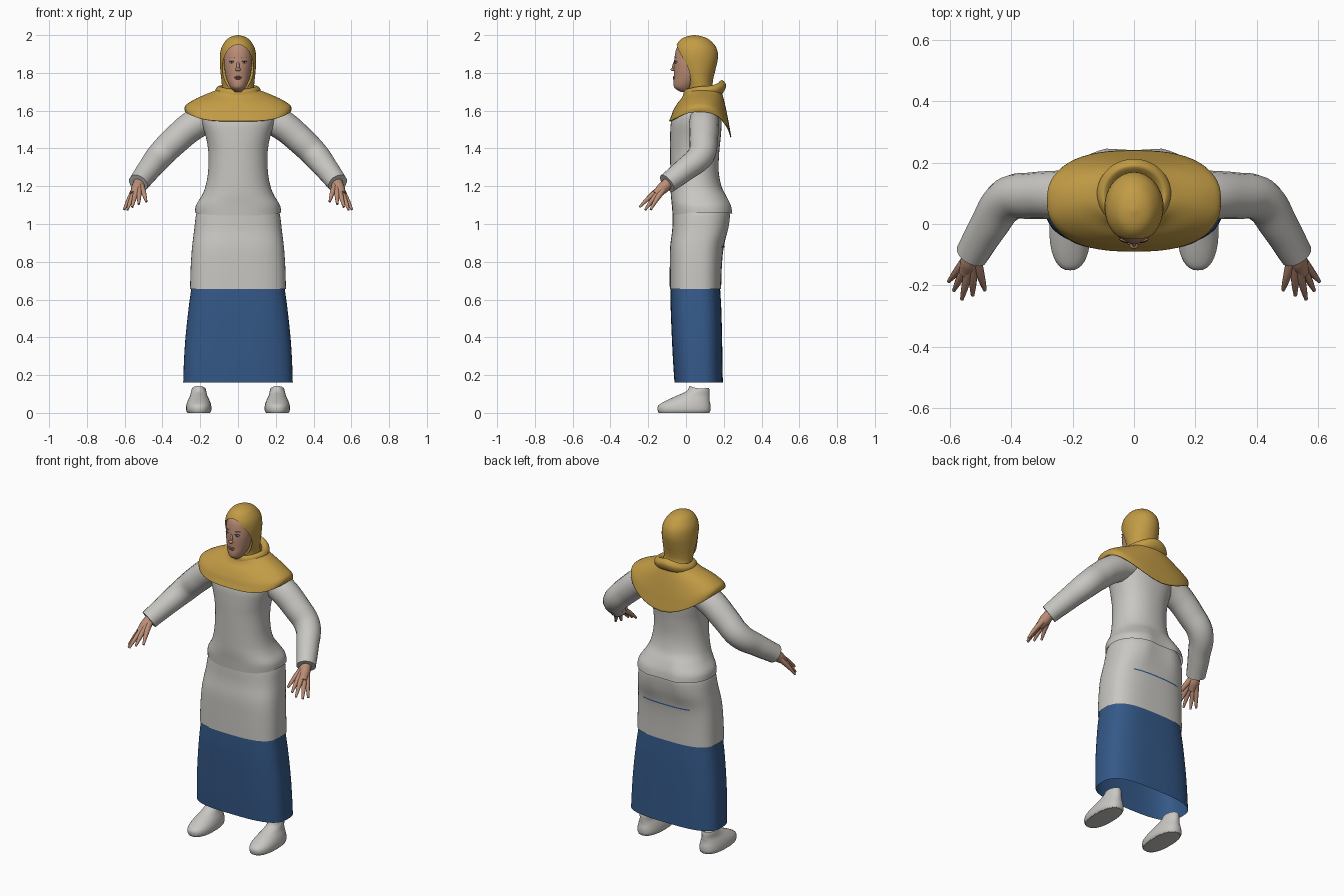
import bpy, bmesh, math
from mathutils import Vector

if "Cube" in bpy.data.objects:
    bpy.data.objects.remove(bpy.data.objects["Cube"])


def material(name, rgb):
    m = bpy.data.materials.new(name)
    m.use_nodes = True
    m.diffuse_color = (*rgb, 1)
    m.node_tree.nodes["Principled BSDF"].inputs["Base Color"].default_value = (*rgb, 1)
    return m


GOLD = material("gold_cloth", (0.54, 0.33, 0.06))
WHITE = material("off_white_cloth", (0.58, 0.57, 0.54))
BLUE = material("blue_cloth", (0.035, 0.1, 0.25))
SKIN = material("skin", (0.5, 0.27, 0.18))
LIP = material("lips", (0.38, 0.15, 0.12))
DARK = material("dark_brown", (0.04, 0.03, 0.035))
EYE = material("eye_white", (0.55, 0.57, 0.65))


def smooth(ob, angle=50):
    bpy.ops.object.select_all(action="DESELECT")
    ob.select_set(True)
    bpy.context.view_layer.objects.active = ob
    bpy.ops.object.shade_smooth_by_angle(angle=math.radians(angle))


def ring_values(z, cy, rx, ry, n=2.0, lobe=0.0):
    # z may be one height or (front, side, back) heights
    zs = z if isinstance(z, tuple) else (z, z, z)
    return Vector((*zs, cy, rx, ry, n, lobe))


def ring_points(v, seg, cx):
    zf, zs, zb, cy, rx, ry, n, lobe = v
    pts = []
    for i in range(seg):
        a = math.tau * i / seg
        c, s = math.cos(a), math.sin(a)
        x = rx * math.copysign(abs(c) ** (2 / n), c)
        y = ry * math.copysign(abs(s) ** (2 / n), s)
        if s > 0:
            y += lobe * s * min(1, (c / 0.3) ** 2)
            z = zb + (zs - zb) * abs(c) ** 1.4
        else:
            z = zf + (zs - zf) * abs(c) ** 3
        pts.append((cx + x, cy + y, z))
    return pts


def loft(name, rings, mat, cx=0, seg=56, steps=4, caps=False, keep=None):
    """Skin superellipse rings, eased through each other."""
    r = [ring_values(*q) for q in rings]
    path = []
    for i in range(len(r) - 1):
        p0, p1, p2, p3 = r[max(i - 1, 0)], r[i], r[i + 1], r[min(i + 2, len(r) - 1)]
        m1, m2 = (p2 - p0) / 2, (p3 - p1) / 2
        for k in range(steps):
            t = k / steps
            path.append(p1 * (2*t**3 - 3*t**2 + 1) + m1 * (t**3 - 2*t**2 + t)
                        + p2 * (3*t**2 - 2*t**3) + m2 * (t**3 - t**2))
    path.append(r[-1])
    bm = bmesh.new()
    loops = [[bm.verts.new(p) for p in ring_points(v, seg, cx)] for v in path]
    for a, b in zip(loops, loops[1:]):
        for j in range(seg):
            k = (j + 1) % seg
            bm.faces.new((a[j], a[k], b[k], b[j]))
    if caps:
        bm.faces.new(loops[0])
        bm.faces.new(loops[-1])
    if keep:
        drop = [f for f in bm.faces if not keep(f.calc_center_median())]
        bmesh.ops.delete(bm, geom=drop, context="FACES")
    bmesh.ops.recalc_face_normals(bm, faces=bm.faces)
    me = bpy.data.meshes.new(name)
    bm.to_mesh(me)
    bm.free()
    me.materials.append(mat)
    ob = bpy.data.objects.new(name, me)
    bpy.context.collection.objects.link(ob)
    smooth(ob)
    return ob


def tube(name, pts, radii, mat, side=1, res=6):
    """Tapered tube through points."""
    cu = bpy.data.curves.new(name, "CURVE")
    cu.dimensions = "3D"
    cu.bevel_depth, cu.bevel_resolution = 1, res
    cu.use_fill_caps, cu.resolution_u = True, 6
    sp = cu.splines.new("BEZIER")
    sp.bezier_points.add(len(pts) - 1)
    for bp, p, rad in zip(sp.bezier_points, pts, radii):
        bp.co = (p[0] * side, p[1], p[2])
        bp.radius = rad
        bp.handle_left_type = bp.handle_right_type = "AUTO"
    cu.materials.append(mat)
    ob = bpy.data.objects.new(name, cu)
    bpy.context.collection.objects.link(ob)
    bpy.ops.object.select_all(action="DESELECT")
    ob.select_set(True)
    bpy.context.view_layer.objects.active = ob
    bpy.ops.object.convert(target="MESH")
    smooth(bpy.context.object)


def blob(name, loc, scale, mat, rot=(0, 0, 0)):
    bpy.ops.mesh.primitive_uv_sphere_add(segments=20, ring_count=12, radius=1, location=loc, rotation=rot)
    ob = bpy.context.object
    ob.name, ob.scale = name, scale
    ob.data.materials.append(mat)
    smooth(ob)


# Skirt, tunic skirt and fitted upper tunic
loft("skirt", [(0.16, .067, .29, .128, 3), (0.28, .062, .286, .131, 3), (0.4, .058, .278, .133, 3),
               (0.55, .053, .262, .134, 3), (0.655, .05, .248, .131, 3), (0.75, .05, .24, .128, 3)], BLUE)
loft("tunic_skirt", [(0.655, .05, .254, .136, 3), (0.78, .052, .25, .138, 2.9), (0.88, .058, .243, .142, 2.8),
                     (0.97, .074, .232, .147, 2.6, .008), (1.05, .08, .222, .15, 2.4, .01),
                     (1.09, .08, .205, .145, 2.4)], WHITE)
loft("tunic_slit", [(0.876, .0585, .2435, .1445, 2.8), (0.884, .0585, .2435, .1445, 2.8)], BLUE,
     steps=1, keep=lambda c: c.y > 0.1 and abs(c.x) < 0.16)
loft("tunic_top", [((1.045, 1.06, 1.055), .085, .228, .156, 2.4, .012), (1.1, .079, .222, .154, 2.4, .012),
                   (1.15, .066, .192, .146, 2.3, .006), (1.2, .053, .172, .135, 2.2), (1.28, .045, .158, .128, 2.2),
                   (1.38, .046, .157, .13, 2.2), (1.46, .05, .17, .134, 2.3), (1.54, .055, .193, .134, 2.3),
                   (1.6, .065, .195, .118, 2.2), (1.66, .08, .14, .09), (1.7, .085, .08, .07)], WHITE)

# Shoulder cape and neck roll of the headscarf
cape = loft("scarf_cape", [((1.70, 1.71, 1.73), .085, .11, .095), ((1.67, 1.695, 1.70), .084, .15, .105),
                           ((1.64, 1.665, 1.64), .08, .22, .125, 2.2), ((1.60, 1.635, 1.56), .077, .27, .145, 2.4),
                           ((1.57, 1.615, 1.51), .076, .283, .155, 2.5),
                           ((1.545, 1.593, 1.46), .075, .28, .165, 2.5)], GOLD)
thick = cape.modifiers.new("thickness", "SOLIDIFY")
thick.thickness = 0.006
thick.offset = -1
loft("scarf_neck_roll", [((1.65, 1.67, 1.69), .09, .11, .10), ((1.675, 1.69, 1.71), .096, .12, .11),
                         ((1.70, 1.715, 1.74), .099, .118, .112), ((1.715, 1.73, 1.762), .095, .10, .095),
                         ((1.70, 1.715, 1.745), .09, .08, .078)], GOLD)

# Hood with an oval opening for the face
hood = loft("scarf_hood", [(1.66, .09, .09, .09), (1.72, .075, .085, .07), (1.76, .068, .088, .075),
                           (1.82, .06, .094, .097), (1.88, .055, .096, .114), (1.93, .052, .089, .11),
                           (1.97, .048, .066, .083), (1.99, .045, .04, .05), (2.0, .045, .004, .004)], GOLD, caps=True)
bpy.ops.mesh.primitive_cylinder_add(vertices=64, radius=1, depth=1, location=(0, -.085, 1.825),
                                    rotation=(math.pi / 2, 0, 0))
cutter = bpy.context.object
cutter.name, cutter.scale, cutter.hide_render = "face_cutter", (.082, .125, .23), True
cut = hood.modifiers.new("face_opening", "BOOLEAN")
cut.operation, cut.solver, cut.object = "DIFFERENCE", "EXACT", cutter
bpy.context.view_layer.objects.active = hood
bpy.ops.object.modifier_apply(modifier=cut.name)
bpy.data.objects.remove(cutter)
smooth(hood)

# Head and face
loft("head", [(1.70, .0, .02, .03), (1.72, -.01, .038, .05), (1.745, 0, .052, .066), (1.78, .01, .064, .074),
              (1.82, .015, .071, .08), (1.86, .02, .075, .083), (1.92, .026, .072, .08), (1.95, .03, .06, .068)],
     SKIN, caps=True)
blob("nose_bridge", (0, -.062, 1.84), (.008, .01, .026), SKIN, (-0.25, 0, 0))
blob("nose_tip", (0, -.069, 1.818), (.014, .012, .009), SKIN)
blob("upper_lip", (0, -.063, 1.778), (.021, .007, .005), LIP)
blob("lower_lip", (0, -.063, 1.77), (.017, .007, .005), LIP)
for side, label in ((1, "left"), (-1, "right")):
    blob(label + "_eye", (side * .032, -.053, 1.856), (.014, .006, .0055), EYE, (0, 0, side * .35))
    blob(label + "_iris", (side * .032, -.057, 1.856), (.005, .0035, .005), DARK)
    blob(label + "_eyelash", (side * .033, -.054, 1.862), (.015, .006, .002), DARK, (0, 0, side * .35))
    blob(label + "_eyebrow", (side * .034, -.053, 1.88), (.016, .004, .0025), LIP, (0, 0, side * .35))

    # Sleeves
    tube(label + "_sleeve", [(.13, .10, 1.57), (.225, .095, 1.53), (.33, .092, 1.445), (.41, .08, 1.365),
                             (.475, -.01, 1.285), (.528, -.1, 1.215)],
         [.075, .08, .076, .072, .062, .054], WHITE, side)

    # Hands: each finger runs from the wrist through its knuckle
    wrist = Vector((.522, -.09, 1.222))
    tube(label + "_palm", [wrist, (.535, -.125, 1.188), (.548, -.16, 1.156)], [.03, .031, .022], SKIN, side)
    for finger, tip in {"thumb": (.485, -.215, 1.117), "index_finger": (.525, -.232, 1.105),
                        "middle_finger": (.56, -.245, 1.09), "ring_finger": (.586, -.216, 1.075),
                        "little_finger": (.603, -.187, 1.076)}.items():
        tip = Vector(tip)
        knuckle = wrist.lerp(tip, .52) + Vector((0, 0, .007))
        joint = wrist.lerp(tip, .78) + Vector((0, 0, .006))
        tube(f"{label}_{finger}", [wrist, knuckle, joint, tip], [.022, .015, .011, .006], SKIN, side, 3)

    # Shoes
    loft(label + "_shoe", [(0, -.01, .06, .134, 2.4), (.015, -.01, .067, .14, 2.4), (.04, -.008, .066, .138, 2.3),
                           (.065, .01, .058, .115, 2.2), (.09, .037, .046, .088), (.115, .064, .04, .061),
                           ((.142, .13, .132), .07, .036, .052)], WHITE, cx=side * .208, seg=36, steps=3)
    blob(label + "_shoe_insole", (side * .208, .068, .1), (.036, .05, .012), WHITE)
    loft(label + "_sole", [(0, -.01, .04, .11, 2.4), (0.002, -.01, .062, .136, 2.4)], WHITE,
         cx=side * .208, seg=36, steps=1, caps=True)
